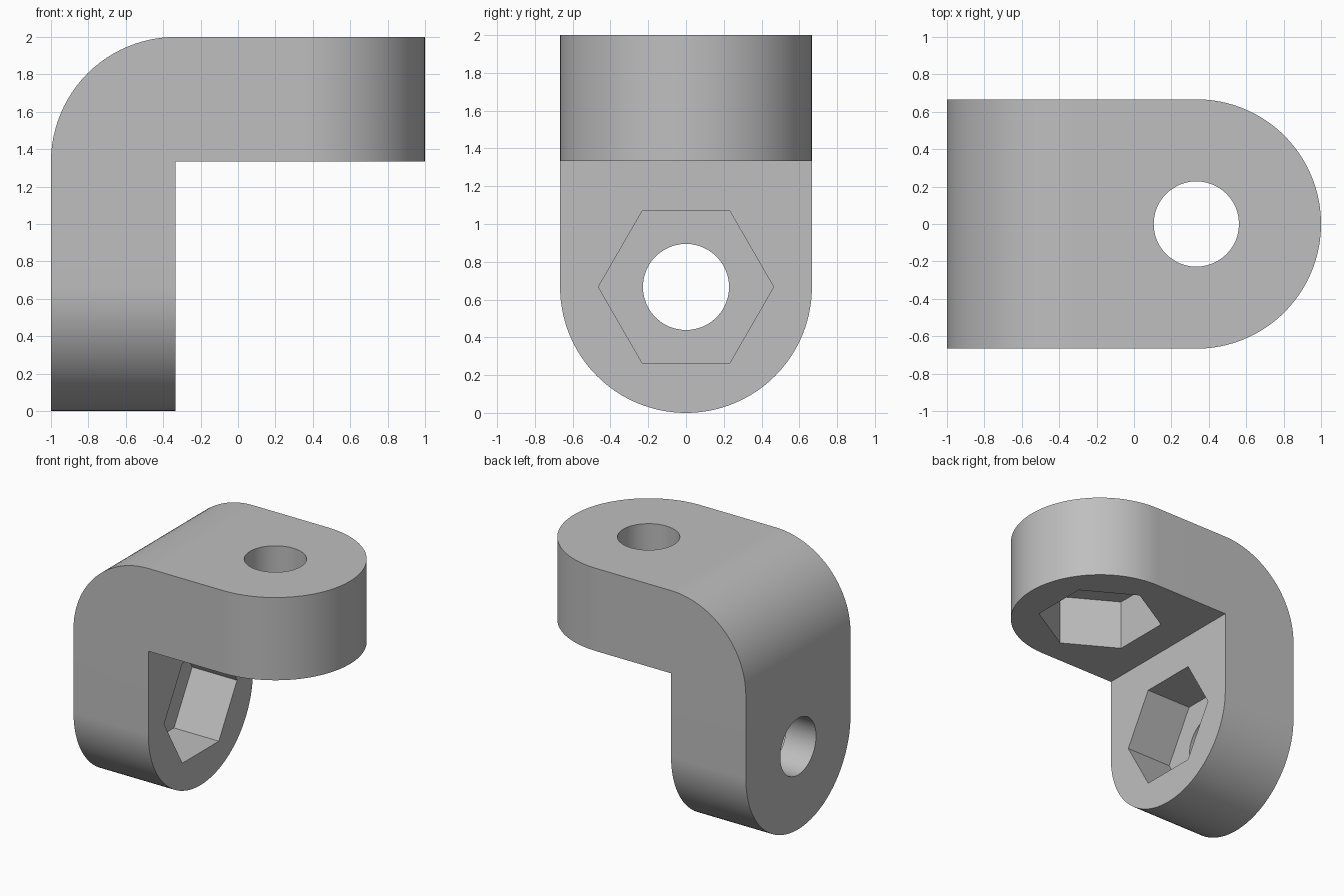
import bpy, bmesh, math
from mathutils import Matrix

if "Cube" in bpy.data.objects:
    bpy.data.objects.remove(bpy.data.objects["Cube"])

R = 2 / 3            # arm thickness, half width and bend radius
HOLE, HEX, DEPTH = 0.228, 0.464, 0.40
ARC, ROUND = 24, 64  # segments of the bend and of the rounded ends

grey = bpy.data.materials.new("grey")
grey.diffuse_color = (0.52, 0.52, 0.52, 1)
grey.use_nodes = True
grey.node_tree.nodes["Principled BSDF"].inputs["Base Color"].default_value = grey.diffuse_color


def finish(bm, name):
    bmesh.ops.recalc_face_normals(bm, faces=bm.faces)
    mesh = bpy.data.meshes.new(name)
    bm.to_mesh(mesh)
    bm.free()
    mesh.materials.append(grey)
    obj = bpy.data.objects.new(name, mesh)
    bpy.context.collection.objects.link(obj)
    return obj


def section(y):
    """L-shaped side profile whose two tips follow the rounded arm ends."""
    reach = math.sqrt(max(R * R - y * y, 0))
    tip_x, tip_z = 1 / 3 + reach, R - reach
    pts = [(tip_x, 2 * R), (-1 / 3, 2 * R), (-1 / 3, tip_z), (-1, tip_z)]
    for i in range(ARC + 1):
        a = math.pi - math.pi / 2 * i / ARC
        pts.append((-1 / 3 + R * math.cos(a), 2 * R + R * math.sin(a)))
    return pts + [(tip_x, 2)]


def cutter(name, radius, sides, matrix, start, end):
    """Prism around the local z axis, from start to end."""
    bm = bmesh.new()
    bmesh.ops.create_cone(bm, cap_ends=True, segments=sides, radius1=radius,
                          radius2=radius, depth=end - start,
                          matrix=matrix @ Matrix.Translation((0, 0, (start + end) / 2)))
    obj = finish(bm, name)
    obj.hide_render = True
    return obj


# Bracket body: loft the L profile across the width
bm = bmesh.new()
rings = []
for i in range(ROUND + 1):
    y = -R * math.cos(math.pi * i / ROUND)
    rings.append([bm.verts.new((x, y, z)) for x, z in section(y)])
for a, b in zip(rings, rings[1:]):
    for k in range(len(a)):
        n = (k + 1) % len(a)
        bm.faces.new((a[k], a[n], b[n], b[k]))
bm.faces.new(rings[0])
bm.faces.new(rings[-1])
bmesh.ops.remove_doubles(bm, verts=bm.verts, dist=1e-5)
bmesh.ops.dissolve_limit(bm, angle_limit=0.002, verts=bm.verts, edges=bm.edges)
body = finish(bm, "corner_bracket")

# Bolt holes and hexagonal nut pockets; local z runs from inner face outward
flat_arm = Matrix.Translation((1 / 3, 0, 2 * R)) @ Matrix.Rotation(math.pi / 2, 4, 'Z')
upright = Matrix.Translation((-1 / 3, 0, R)) @ Matrix.Rotation(-math.pi / 2, 4, 'Y')
cutters = []
for arm, matrix in (("flat", flat_arm), ("upright", upright)):
    # turn the hexagon so that one corner points at the bend
    points = Matrix.Rotation(math.pi / 2, 4, 'Z') if arm == "upright" else Matrix()
    turn = matrix @ points @ Matrix.Rotation(math.pi / 2, 4, 'Z')
    cutters.append(cutter(arm + "_hole_cutter", HOLE, 48, matrix, -0.1, R + 0.1))
    cutters.append(cutter(arm + "_nut_cutter", HEX, 6, turn, -0.1, DEPTH))

bpy.context.view_layer.objects.active = body
body.select_set(True)
for c in cutters:
    mod = body.modifiers.new(c.name, 'BOOLEAN')
    mod.operation, mod.solver, mod.object = 'DIFFERENCE', 'EXACT', c
    bpy.ops.object.modifier_apply(modifier=mod.name)
for c in cutters:
    bpy.data.objects.remove(c)

bpy.ops.object.select_all(action='DESELECT')
body.select_set(True)
bpy.ops.object.shade_smooth_by_angle(angle=math.radians(30))
